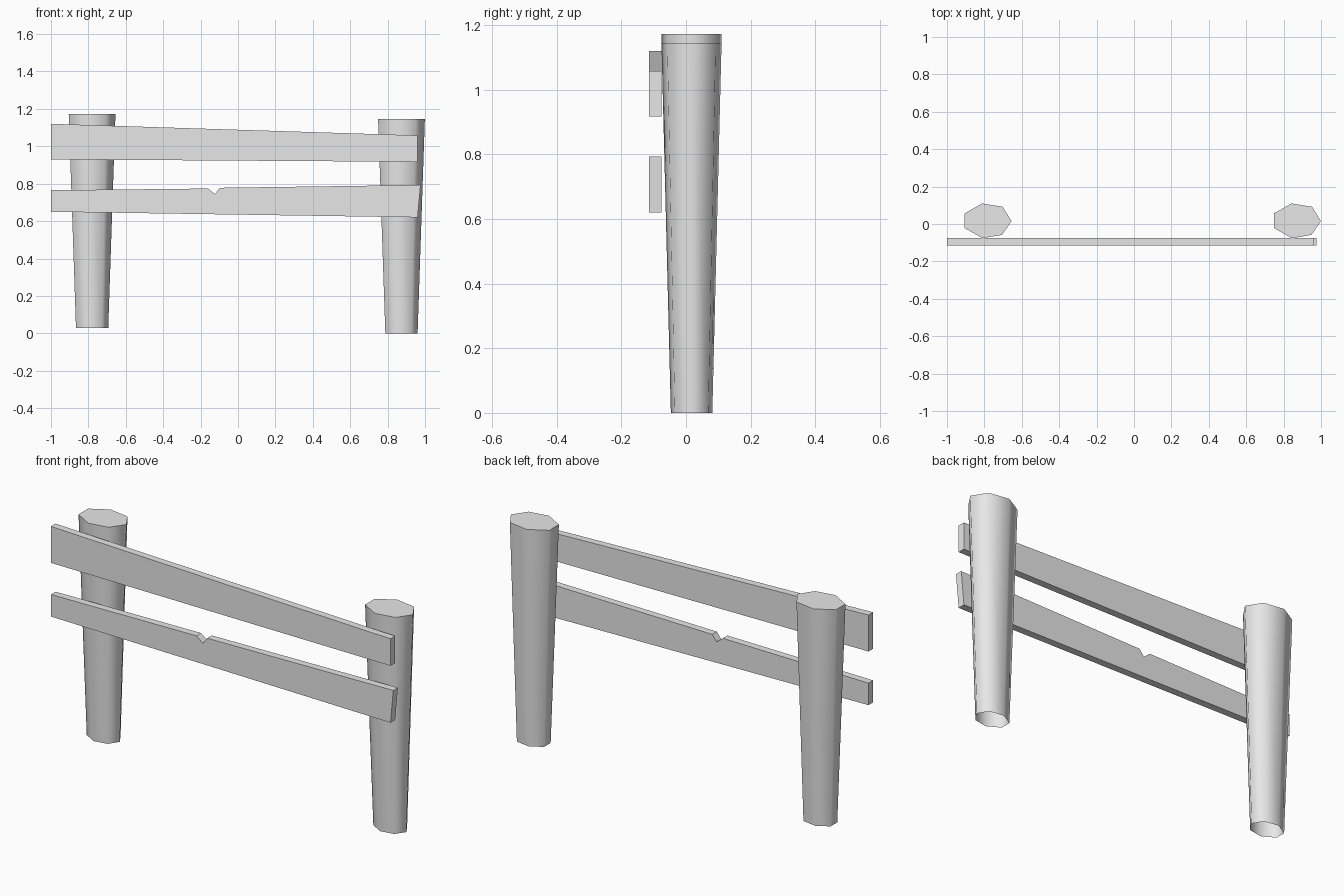
import bpy
import bmesh
import math

cube = bpy.data.objects.get("Cube")
if cube:
    bpy.data.objects.remove(cube, do_unlink=True)

wood = bpy.data.materials.new("plain grey")
wood.use_nodes = True
GREY = (0.8, 0.8, 0.8, 1)
wood.diffuse_color = GREY
wood.node_tree.nodes["Principled BSDF"].inputs["Base Color"].default_value = GREY


def finish(bm, name):
    """Turn a bmesh into a named object with the wood material."""
    bmesh.ops.recalc_face_normals(bm, faces=bm.faces)
    mesh = bpy.data.meshes.new(name)
    bm.to_mesh(mesh)
    bm.free()
    mesh.materials.append(wood)
    obj = bpy.data.objects.new(name, mesh)
    bpy.context.scene.collection.objects.link(obj)
    return obj


# Irregular seven-sided post section, relative to the post axis
SECTION = [(-0.125, 0.039), (-0.032, 0.092), (0.078, 0.074), (0.125, -0.002),
           (0.075, -0.076), (-0.03, -0.094), (-0.125, -0.04)]
POST_HEIGHT = 1.145
POST_Y = 0.018
TAPER = 0.69


def post(name, x, base):
    """Tapered post, capped on top and open underneath."""
    bm = bmesh.new()
    rings = []
    for scale, z in ((TAPER, base), (1, base + POST_HEIGHT)):
        rings.append([bm.verts.new((x + px * scale, POST_Y + py * scale, z))
                      for px, py in SECTION])
    low, high = rings
    count = len(SECTION)
    for i in range(count):
        j = (i + 1) % count
        bm.faces.new((low[i], low[j], high[j], high[i]))
    bm.faces.new(high)
    obj = finish(bm, name)
    bpy.ops.object.select_all(action='DESELECT')
    obj.select_set(True)
    bpy.context.view_layer.objects.active = obj
    bpy.ops.object.shade_smooth_by_angle(angle=math.radians(75))


def rail(name, outline, front=-0.114, back=-0.076):
    """Flat board extruded from its front outline."""
    bm = bmesh.new()
    face = bm.faces.new([bm.verts.new((x, front, z)) for x, z in outline])
    result = bmesh.ops.extrude_face_region(bm, geom=[face], use_keep_orig=True)
    moved = [v for v in result["geom"] if isinstance(v, bmesh.types.BMVert)]
    bmesh.ops.translate(bm, verts=moved, vec=(0, back - front, 0))
    finish(bm, name)


# Posts
post("right_post", -0.78, 0.028)
post("left_post", 0.874, 0)

# Rails, the lower one with a notch in its top edge
rail("upper_rail", [(-1, 0.93), (0.96, 0.917), (0.96, 1.058), (-1, 1.12)])
rail("lower_rail", [(-1, 0.65), (0.96, 0.62), (0.976, 0.793), (-0.098, 0.778),
                    (-0.123, 0.745), (-0.16, 0.774), (-1, 0.765)])
